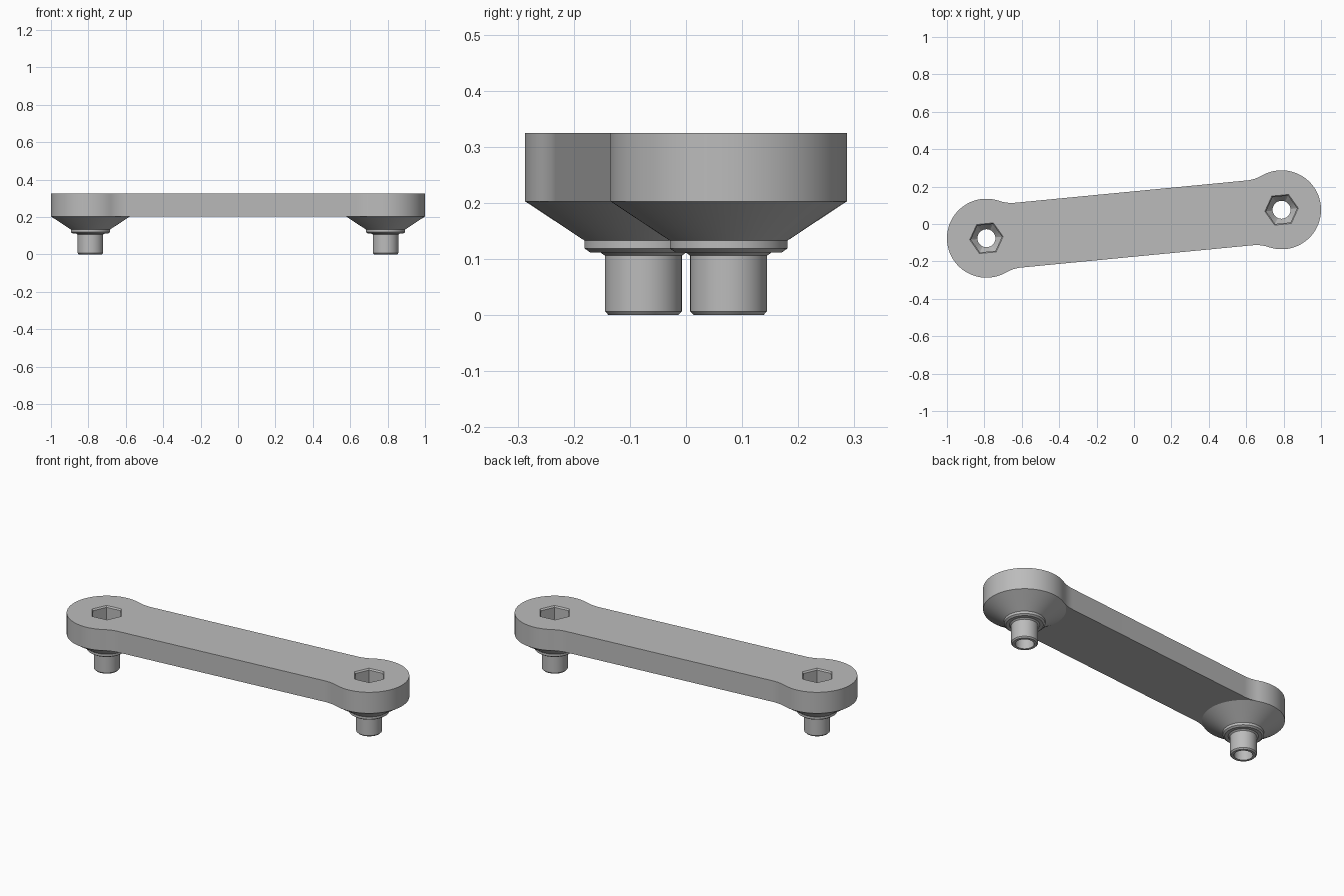
import bpy, bmesh
from math import sin, cos, pi, atan2, sqrt, radians
from mathutils import Matrix

cube = bpy.data.objects.get("Cube")
if cube:
    bpy.data.objects.remove(cube, do_unlink=True)

SIDES = 96
END_X, END_Y = 0.789, 0.076
REACH, TILT = sqrt(END_X**2 + END_Y**2), atan2(END_Y, END_X)
R, HALF_W, FILLET = 0.211, 0.174, 0.2
Z_LOW, Z_TOP = 0.203, 0.325

grey = bpy.data.materials.new("plain grey")
grey.use_nodes = True
grey.diffuse_color = (0.5, 0.5, 0.5, 1)
grey.node_tree.nodes["Principled BSDF"].inputs["Base Color"].default_value = grey.diffuse_color


def loft(name, rings):
    """Join equal-length rings of points into a closed solid, turned to the arm's angle."""
    bm = bmesh.new()
    loops = [[bm.verts.new(p) for p in ring] for ring in rings]
    for a, b in zip(loops, loops[1:]):
        for i in range(len(a)):
            j = (i + 1) % len(a)
            bm.faces.new((a[i], a[j], b[j], b[i]))
    bm.faces.new(loops[0])
    bm.faces.new(loops[-1])
    bmesh.ops.recalc_face_normals(bm, faces=bm.faces)
    bm.transform(Matrix.Rotation(TILT, 4, "Z"))
    mesh = bpy.data.meshes.new(name)
    bm.to_mesh(mesh)
    bm.free()
    mesh.materials.append(grey)
    obj = bpy.data.objects.new(name, mesh)
    bpy.context.collection.objects.link(obj)
    return obj


def ring(cx, r, z, hexagonal=False):
    pts = []
    for i in range(SIDES):
        a = 2 * pi * i / SIDES
        k = cos(pi / 6) / cos(a % (pi / 3) - pi / 6) if hexagonal else 1
        pts.append((cx + r * k * cos(a), r * k * sin(a), z))
    return pts


def arc(cx, cy, r, a0, a1, n):
    return [(cx + r * cos(a0 + (a1 - a0) * i / n), cy + r * sin(a0 + (a1 - a0) * i / n))
            for i in range(n + 1)]


# Arm outline: round ends blended into a straight bar by concave fillets
d = sqrt((R + FILLET)**2 - (HALF_W + FILLET)**2)
touch = atan2(HALF_W + FILLET, -d)
fx, fy = REACH - d, HALF_W + FILLET
low_fillet = arc(fx, -fy, FILLET, pi / 2, pi - touch, 10)
end_arc = arc(REACH, 0, R, -touch, touch, 72)[1:-1]
high_fillet = [(x, -y) for x, y in reversed(low_fillet)]
half = low_fillet + end_arc + high_fillet
outline = half + [(-x, -y) for x, y in half]
arm = loft("arm", [[(x, y, z) for x, y in outline] for z in (Z_LOW, Z_TOP)])

# Stepped boss and pin under each end
BOSS = [(R, Z_LOW), (0.105, 0.133), (0.105, 0.119), (0.095, 0.112),
        (0.077, 0.112), (0.0685, 0.106), (0.0685, 0.007), (0.062, 0)]
# Hexagonal pocket funnelling into a round bore
POCKET = [(0.09, 0.4, True), (0.09, Z_TOP, True), (0.083, 0.317, True),
          (0.083, 0.2, True), (0.048, 0.165, False), (0.048, -0.1, False)]

parts, cutters = [arm], []
for side, sign in (("left", 1), ("right", -1)):
    cx = sign * REACH
    boss = loft(side + "_boss", [ring(cx, r, z) for r, z in BOSS])
    cutter = loft(side + "_pocket_cutter", [ring(cx, *p) for p in POCKET])
    cutter.hide_render = True
    parts.append(boss)
    cutters.append(cutter)
    for target in (arm, boss):
        mod = target.modifiers.new("pocket", "BOOLEAN")
        mod.operation, mod.solver, mod.object = "DIFFERENCE", "EXACT", cutter

# Bake the cuts, then shade smooth with sharp edges kept
bpy.context.view_layer.update()
graph = bpy.context.evaluated_depsgraph_get()
for obj in parts:
    mesh = bpy.data.meshes.new_from_object(obj.evaluated_get(graph))
    obj.modifiers.clear()
    obj.data = mesh
    mesh.shade_smooth()
    mesh.set_sharp_from_angle(angle=radians(25))
for cutter in cutters:
    bpy.data.objects.remove(cutter, do_unlink=True)
